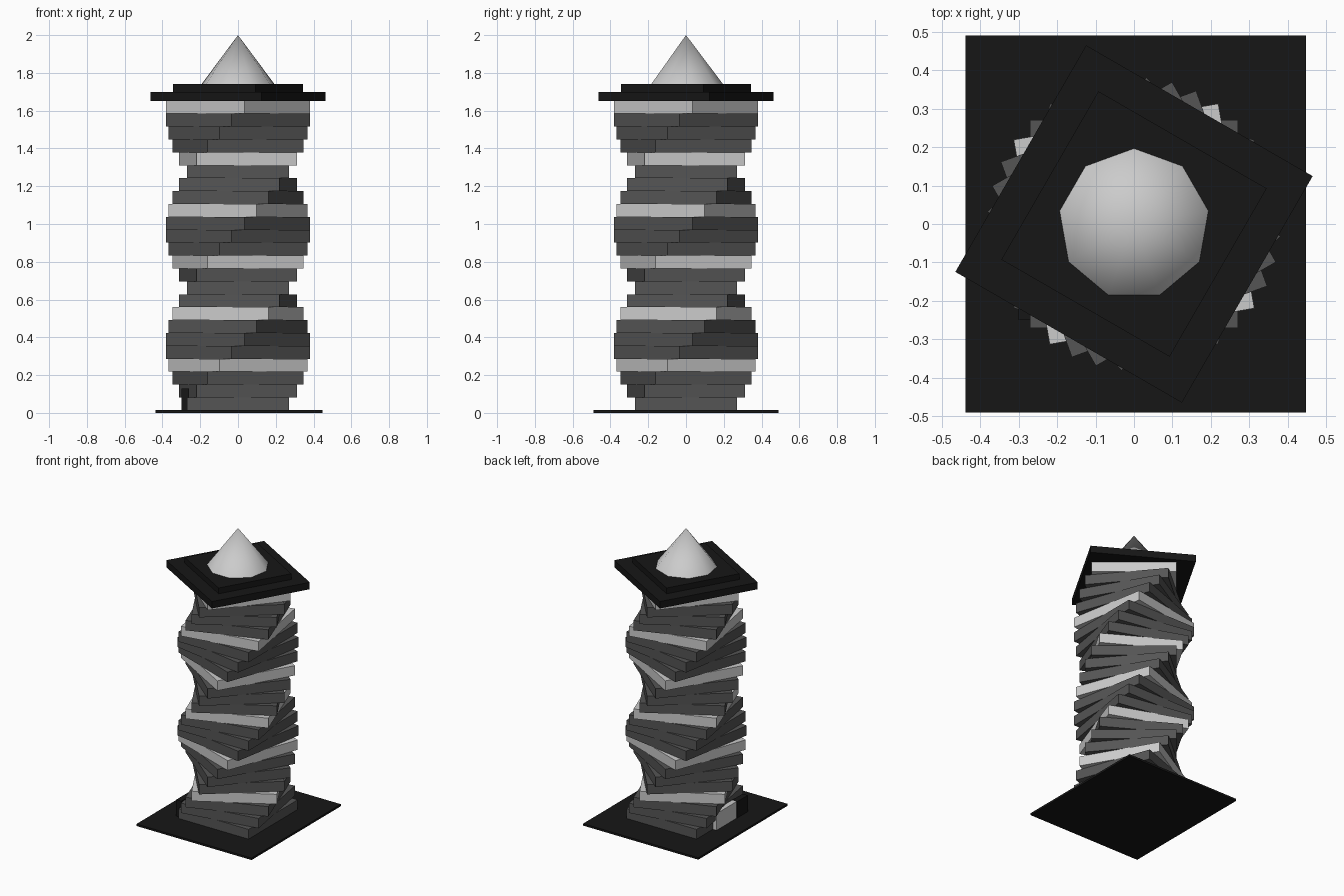
import bpy
from math import radians

if "Cube" in bpy.data.objects:
    bpy.data.objects.remove(bpy.data.objects["Cube"])


def material(name, v):
    m = bpy.data.materials.new(name)
    m.diffuse_color = (v, v, v, 1)
    m.use_nodes = True
    m.node_tree.nodes["Principled BSDF"].inputs["Base Color"].default_value = m.diffuse_color
    return m


black = material("black", 0.008)
dark = material("dark_grey", 0.09)
light = material("light_grey", 0.65)


def box(name, x, y, z0, z1, sx, sy, mat, angle=0):
    """Box standing on z0, reaching z1, turned about z."""
    bpy.ops.mesh.primitive_cube_add(size=1, location=(x, y, (z0 + z1) / 2),
                                    rotation=(0, 0, radians(angle)))
    ob = bpy.context.object
    ob.name = name
    ob.scale = (sx, sy, z1 - z0)
    bpy.ops.object.transform_apply(location=False, rotation=False, scale=True)
    ob.data.materials.append(mat)
    return ob


# ground slab
box("ground_slab", 0.005, 0, 0, 0.014, 0.885, 0.98, black)

# twisted stack of square floors, every fourth one light
FLOORS, STEP, Z0, TOP = 24, 10, 0.013, 1.652
h = (TOP - Z0) / FLOORS
for i in range(FLOORS):
    mat = light if i % 4 == 3 else dark
    box(f"floor_{i + 1:02d}", 0, 0, Z0 + i * h, Z0 + (i + 1) * h,
        0.54, 0.54, mat, i * STEP)

# roof plates continue the twist
box("roof_plate", 0, 0, TOP, 1.70, 0.68, 0.68, black, FLOORS * STEP)
box("roof_step", 0, 0, 1.70, 1.74, 0.505, 0.505, black, FLOORS * STEP)

# nine-sided spire
bpy.ops.mesh.primitive_cone_add(vertices=9, radius1=0.2, radius2=0, depth=0.265,
                                location=(0, 0, 1.8675))
spire = bpy.context.object
spire.name = "spire"
spire.data.materials.append(light)
bpy.ops.object.shade_smooth_by_angle(angle=radians(50))

# entrance on the left side: light door panel and dark side window
box("door_panel", -0.28, -0.02, 0.01, 0.13, 0.036, 0.22, light)
box("side_window", -0.28, -0.19, 0.01, 0.128, 0.04, 0.12, black)
